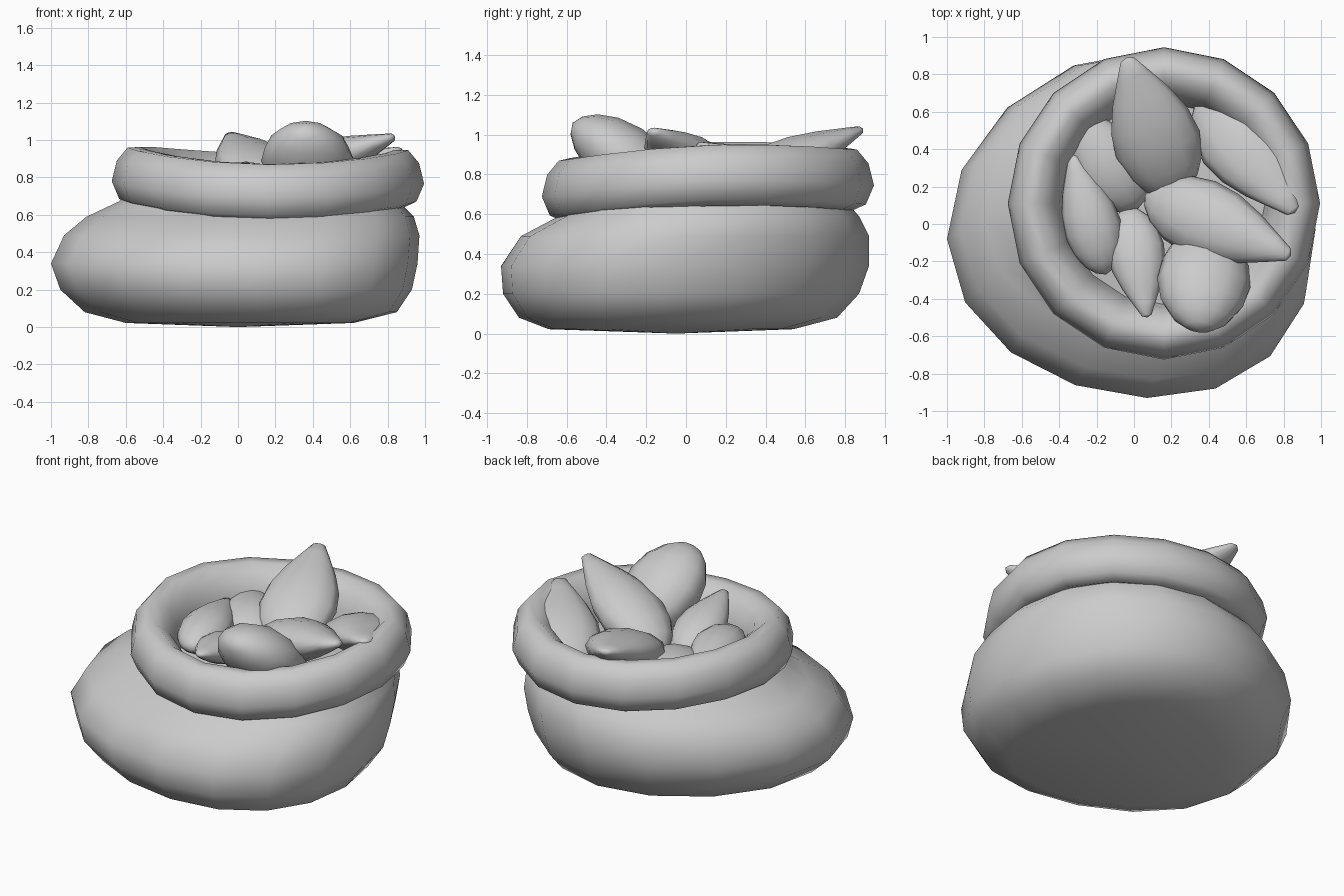
import bpy, bmesh
from math import sin, cos, pi, radians
from mathutils import Vector

cube = bpy.data.objects.get("Cube")
if cube:
    bpy.data.objects.remove(cube)

grey = bpy.data.materials.new("light grey")
grey.use_nodes = True
grey.diffuse_color = (0.6, 0.6, 0.6, 1)
grey.node_tree.nodes["Principled BSDF"].inputs["Base Color"].default_value = (0.6, 0.6, 0.6, 1)


def loft(name, rings, start=None, end=None):
    """Skin a list of point rings, closing the ends on optional centre points."""
    bm = bmesh.new()
    loops = [[bm.verts.new(p) for p in ring] for ring in rings]
    n = len(loops[0])
    for a, b in zip(loops, loops[1:]):
        for i in range(n):
            j = (i + 1) % n
            bm.faces.new((a[i], a[j], b[j], b[i]))
    for loop, point in ((loops[0], start), (loops[-1], end)):
        if point is not None:
            c = bm.verts.new(point)
            for i in range(n):
                bm.faces.new((loop[i], loop[(i + 1) % n], c))
    bmesh.ops.recalc_face_normals(bm, faces=bm.faces)
    mesh = bpy.data.meshes.new(name)
    bm.to_mesh(mesh)
    bm.free()
    obj = bpy.data.objects.new(name, mesh)
    bpy.context.collection.objects.link(obj)
    mesh.materials.append(grey)
    bpy.ops.object.select_all(action='DESELECT')
    obj.select_set(True)
    bpy.context.view_layer.objects.active = obj
    bpy.ops.object.shade_smooth_by_angle(angle=radians(60))
    return obj


SIDES = 16
ANGLES = [2 * pi * i / SIDES for i in range(SIDES)]


def oval(x0, x1, y0, y1, z):
    """Lopsided oval that leans towards the front left."""
    ring = []
    for a in ANGLES:
        r = 1 - .015 * sin(2 * a)
        ring.append(((x0 + x1) / 2 + (x1 - x0) / 2 * r * cos(a) + .09 * sin(a) ** 2,
                     (y0 + y1) / 2 + (y1 - y0) / 2 * r * sin(a) - .075 * cos(a) ** 2, z))
    return ring


# Slumped sack body: left, right, front, back, height
body = [(-.6, .62, -.69, .54, .022), (-.82, .85, -.84, .76, .08),
        (-.95, .93, -.92, .87, .2), (-1, .96, -.93, .92, .34),
        (-.93, .97, -.83, .92, .49), (-.81, .94, -.64, .87, .59),
        (-.64, .86, -.52, .8, .67), (-.55, .82, -.5, .75, .75)]
loft("sack_body", [oval(*r) for r in body], start=(0, -.05, 0))


# Wavy rolled rim with the inner wall and floor of the sack
def rim_ring(r, z):
    return [(.16 + r * cos(a), .11 + r * sin(a),
             z + .005 + .028 * cos(2 * a) + .028 * sin(a) - .007 * cos(a)) for a in ANGLES]


rim = [(.66, .64), (.73, .615), (.795, .645), (.835, .74), (.808, .85), (.75, .92),
       (.68, .922), (.605, .86), (.56, .77), (.54, .66)]
loft("rolled_rim", [rim_ring(*p) for p in rim], end=(.16, .11, .66))

# Plump pointed seeds
PROFILE = [(.03, .32), (.1, .62), (.22, .88), (.38, 1), (.55, .92),
           (.72, .68), (.88, .37), (.98, .17)]


def seed(name, blunt, tip, width, thickness):
    blunt, tip = Vector(blunt), Vector(tip)
    axis = tip - blunt
    side = axis.cross(Vector((0, 0, 1))).normalized()
    up = side.cross(axis).normalized()
    rings = [[blunt + axis * t + side * (width / 2 * r * cos(k * pi / 6))
              + up * (thickness / 2 * r * sin(k * pi / 6)) for k in range(12)]
             for t, r in PROFILE]
    loft(name, rings, blunt, tip)


seed("back_seed", (.23, .14, .71), (-.04, .89, 1.03), .47, .24)
seed("back_left_seed", (.37, .71, .68), (.86, .06, .95), .46, .23)
seed("left_seed", (.06, .16, .73), (.84, -.17, 1.02), .42, .26)
seed("front_seed", (.35, -.57, 1.06), (.41, .1, .61), .5, .34)
seed("middle_seed", (-.03, .09, .7), (.07, -.5, .87), .31, .19)
seed("right_seed", (-.15, -.27, .76), (-.33, .37, .79), .31, .21)
seed("buried_seed", (.02, .08, .7), (-.33, .62, .77), .4, .24)
